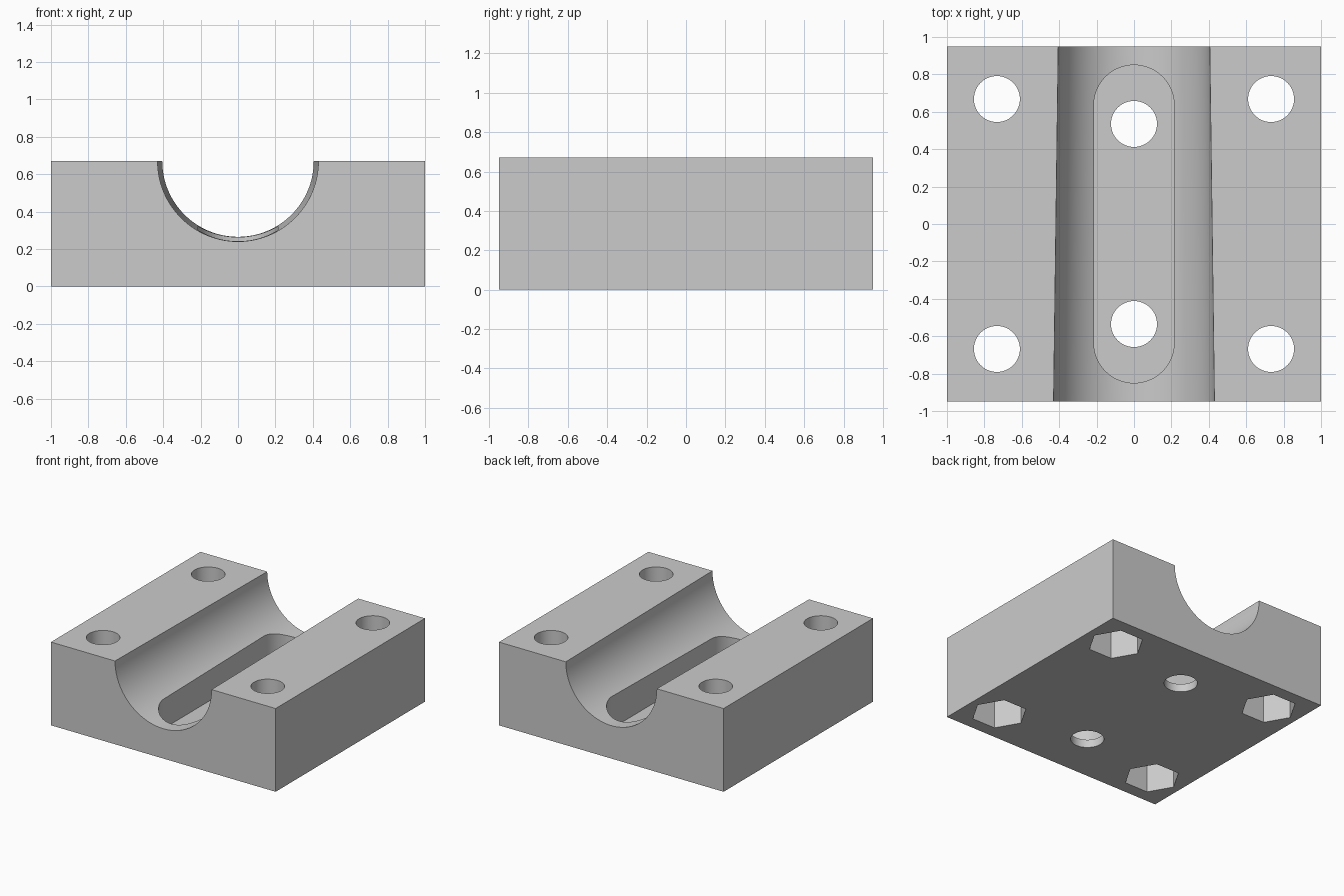
import bpy, bmesh
from math import cos, sin, pi, radians
from mathutils import Matrix

old = bpy.data.objects.get("Cube")
if old:
    bpy.data.objects.remove(old)

HEIGHT = 0.67
HALF_Y = 0.95

grey = bpy.data.materials.new("plain_grey")
grey.use_nodes = True
colour = (0.6, 0.6, 0.6, 1)
grey.diffuse_color = colour
grey.node_tree.nodes["Principled BSDF"].inputs["Base Color"].default_value = colour


def finish(name, bm):
    bmesh.ops.recalc_face_normals(bm, faces=bm.faces)
    mesh = bpy.data.meshes.new(name)
    bm.to_mesh(mesh)
    bm.free()
    mesh.materials.append(grey)
    obj = bpy.data.objects.new(name, mesh)
    bpy.context.collection.objects.link(obj)
    return obj


def prism(name, outline, low, high):
    """Extrude a flat outline from one height to another."""
    bm = bmesh.new()
    face = bm.faces.new([bm.verts.new((x, y, low)) for x, y in outline])
    grown = bmesh.ops.extrude_face_region(bm, geom=[face])["geom"]
    verts = [v for v in grown if isinstance(v, bmesh.types.BMVert)]
    bmesh.ops.translate(bm, verts=verts, vec=(0, 0, high - low))
    return finish(name, bm)


def ring(x, y, radius, sides):
    return [(x + radius * cos(2 * pi * i / sides), y + radius * sin(2 * pi * i / sides))
            for i in range(sides)]


def stadium(radius, offset, steps=32):
    arc = [(radius * cos(pi * i / steps), radius * sin(pi * i / steps) + offset)
           for i in range(steps + 1)]
    return arc + [(-x, -y) for x, y in arc]


# Solid block
block = prism("clamp_block", [(-1, -HALF_Y), (1, -HALF_Y), (1, HALF_Y), (-1, HALF_Y)], 0, HEIGHT)

# Tapered half-round groove running front to back
bm = bmesh.new()
bmesh.ops.create_cone(bm, cap_ends=True, segments=128, radius1=0.4326, radius2=0.4024, depth=2.3,
                      matrix=Matrix.Translation((0, 0, HEIGHT)) @ Matrix.Rotation(radians(-90), 4, "X"))
cutters = [finish("groove_cutter", bm)]

# Deep slot with rounded ends, and the two holes in its floor
cutters.append(prism("slot_cutter", stadium(0.215, 0.635), 0.065, 0.5))
for y in (-0.535, 0.535):
    cutters.append(prism("floor_hole_cutter", ring(0, y, 0.123, 48), -0.1, 0.2))

# Corner bolt holes with hexagonal nut pockets underneath
for x in (-0.733, 0.733):
    for y in (-0.668, 0.668):
        cutters.append(prism("bolt_hole_cutter", ring(x, y, 0.123, 48), -0.1, 0.8))
        cutters.append(prism("nut_pocket_cutter", ring(x, y, 0.207, 6), -0.1, 0.3))

# Cut everything out of the block
bpy.context.view_layer.objects.active = block
block.select_set(True)
for cutter in cutters:
    cutter.hide_render = True
    mod = block.modifiers.new(cutter.name, "BOOLEAN")
    mod.operation = "DIFFERENCE"
    mod.solver = "EXACT"
    mod.object = cutter
    bpy.ops.object.modifier_apply(modifier=mod.name)
    bpy.data.objects.remove(cutter)

bpy.ops.object.shade_smooth_by_angle(angle=radians(30))
